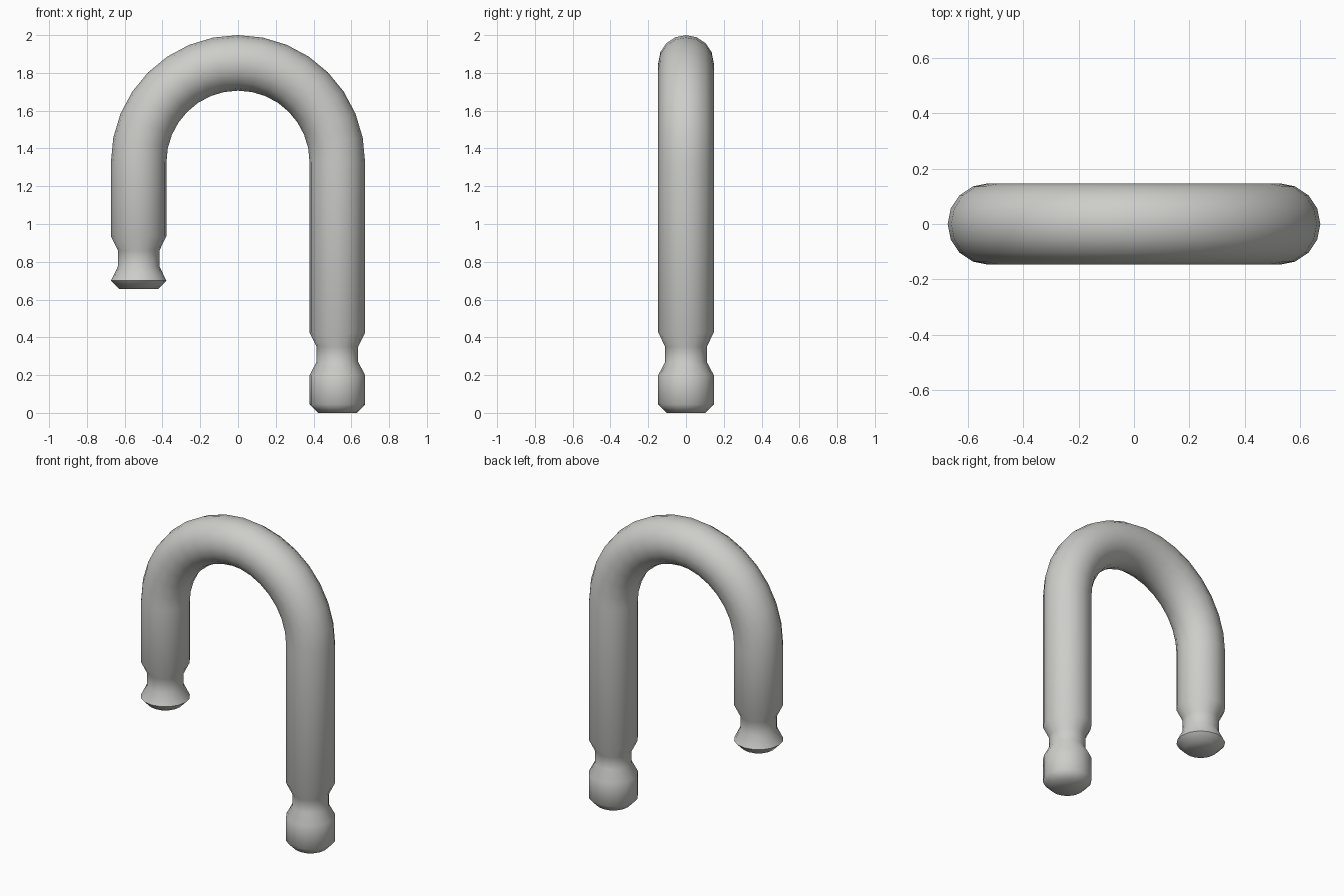
import bpy, bmesh, math
from mathutils import Vector

if "Cube" in bpy.data.objects:
    bpy.data.objects.remove(bpy.data.objects["Cube"])

SIDES, ARC_STEPS = 16, 16
R, BEND, ARC_Z = 0.147, 0.526, 1.327

# (height, radius) stations of each leg, from the tip upward
short_leg = [(0.655, 0.103), (0.70, R), (0.775, 0.11), (0.86, 0.11), (0.935, R)]
long_leg = [(0.0, 0.103), (0.045, R), (0.20, R), (0.27, 0.11), (0.35, 0.11), (0.425, R)]

# Stations along the whole rod: centre, outward direction, radius
stations = [(Vector((-BEND, 0, z)), Vector((-1, 0, 0)), r) for z, r in short_leg]
for i in range(ARC_STEPS + 1):
    a = math.pi * (1 - i / ARC_STEPS)
    out = Vector((math.cos(a), 0, math.sin(a)))
    stations.append((Vector((0, 0, ARC_Z)) + out * BEND, out, R))
stations += [(Vector((BEND, 0, z)), Vector((1, 0, 0)), r) for z, r in reversed(long_leg)]

# Sweep the round section through the stations
bm = bmesh.new()
rings = []
for centre, out, r in stations:
    ring = []
    for k in range(SIDES):
        t = 2 * math.pi * k / SIDES
        ring.append(bm.verts.new(centre + r * (out * math.cos(t) + Vector((0, math.sin(t), 0)))))
    rings.append(ring)
for a, b in zip(rings, rings[1:]):
    for k in range(SIDES):
        n = (k + 1) % SIDES
        bm.faces.new((a[k], a[n], b[n], b[k]))

# Flat end caps
bm.faces.new(rings[0])
bm.faces.new(rings[-1])
bmesh.ops.recalc_face_normals(bm, faces=bm.faces[:])

mesh = bpy.data.meshes.new("shackle")
bm.to_mesh(mesh)
bm.free()
shackle = bpy.data.objects.new("shackle", mesh)
bpy.context.collection.objects.link(shackle)

# Plain grey metal
metal = bpy.data.materials.new("light_grey_metal")
metal.diffuse_color = (0.61, 0.61, 0.59, 1)
metal.use_nodes = True
metal.node_tree.nodes["Principled BSDF"].inputs["Base Color"].default_value = metal.diffuse_color
mesh.materials.append(metal)

bpy.context.view_layer.objects.active = shackle
shackle.select_set(True)
bpy.ops.object.shade_smooth_by_angle(angle=math.radians(50))
